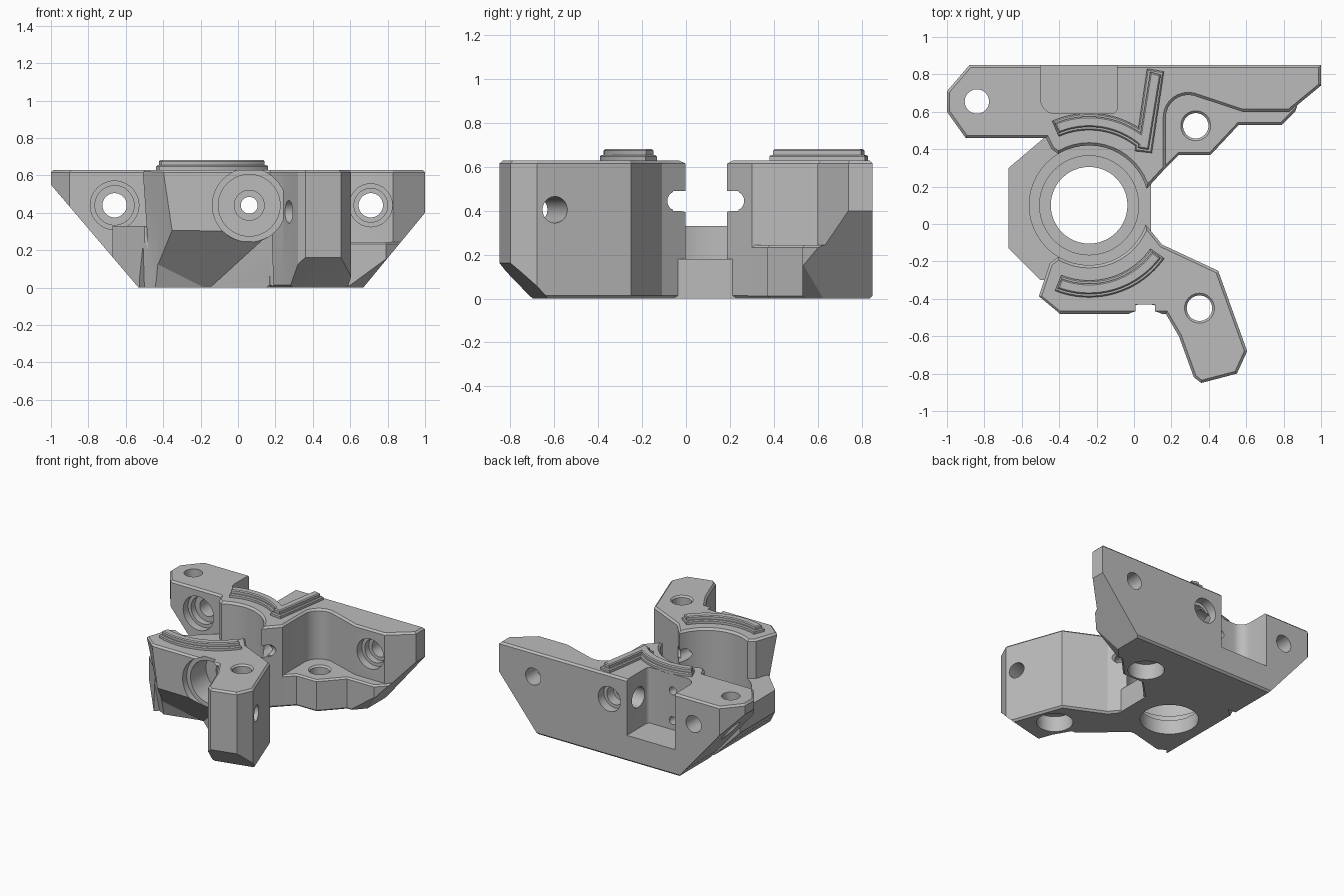
import bpy, bmesh, math
from mathutils import Vector

default = bpy.data.objects.get("Cube")
if default:
    bpy.data.objects.remove(default, do_unlink=True)

gray = bpy.data.materials.new("matte_gray")
gray.use_nodes = True
color = (0.5, 0.5, 0.5, 1)
gray.diffuse_color = color
gray.node_tree.nodes["Principled BSDF"].inputs["Base Color"].default_value = color

CX, CY, TOP = -0.24, 0.1, 0.63


def finish(bm, name):
    bmesh.ops.recalc_face_normals(bm, faces=bm.faces)
    mesh = bpy.data.meshes.new(name)
    bm.to_mesh(mesh)
    bm.free()
    mesh.materials.append(gray)
    obj = bpy.data.objects.new(name, mesh)
    bpy.context.collection.objects.link(obj)
    return obj


def prism(name, outline, z0, z1, chamfer=0.0):
    """Upright prism with optional chamfer around the top and bottom."""
    bm = bmesh.new()
    face = bm.faces.new([bm.verts.new((x, y, z0)) for x, y in outline])
    ext = bmesh.ops.extrude_face_region(bm, geom=[face], use_keep_orig=True)
    bmesh.ops.translate(bm, vec=(0, 0, z1 - z0),
                        verts=[g for g in ext["geom"] if isinstance(g, bmesh.types.BMVert)])
    bmesh.ops.recalc_face_normals(bm, faces=bm.faces)
    if chamfer:
        rims = [e for e in bm.edges if abs(e.verts[0].co.z - e.verts[1].co.z) < 1e-5]
        bmesh.ops.bevel(bm, geom=rims, offset=chamfer, segments=1, affect='EDGES')
    return finish(bm, name)


def hull(name, points):
    bm = bmesh.new()
    for p in points:
        bm.verts.new(p)
    bmesh.ops.convex_hull(bm, input=bm.verts)
    return finish(bm, name)


def box(name, lo, hi):
    return hull(name, [(x, y, z) for x in (lo[0], hi[0])
                       for y in (lo[1], hi[1]) for z in (lo[2], hi[2])])


def rod(name, a, b, r, r_end=None):
    """Cylinder or cone running from a to b."""
    a, b = Vector(a), Vector(b)
    bm = bmesh.new()
    bmesh.ops.create_cone(bm, cap_ends=True, segments=48, radius1=r,
                          radius2=r if r_end is None else r_end, depth=(b - a).length)
    turn = (b - a).to_track_quat('Z', 'Y').to_matrix().to_4x4()
    turn.translation = (a + b) / 2
    bmesh.ops.transform(bm, matrix=turn, verts=bm.verts)
    return finish(bm, name)


def arc(cx, cy, r, a0, a1, n):
    angles = [math.radians(a0 + (a1 - a0) * i / n) for i in range(n + 1)]
    return [(cx + r * math.cos(a), cy + r * math.sin(a)) for a in angles]


def combine(target, tools, operation):
    bpy.context.view_layer.objects.active = target
    for tool in tools:
        tool.hide_render = True
        mod = target.modifiers.new("combine", 'BOOLEAN')
        mod.operation, mod.solver, mod.object = operation, 'EXACT', tool
        bpy.ops.object.modifier_apply(modifier=mod.name)
        bpy.data.objects.remove(tool, do_unlink=True)


# Back plate with its rounded inner corner
body = prism("bracket_body", [
    (-1, .6), (-.9, .46), (-.47, .46), (-.44, .4), (-.3, .3), (0, .18), (.06, .18),
    (.17, .3)] + arc(.29, .57, .12, 180, 75, 8) + [
    (.58, .6), (.83, .6), (1, .74), (1, .85), (-.88, .85), (-1, .71)], 0, TOP, .014)

# Front arm, left platform, right shelf and the low floor
parts = [
    prism("front_arm", [
        (.06, 0), (.15, -.11), (.45, -.25), (.605, -.68), (.55, -.8), (.36, -.85),
        (.32, -.82), (.24, -.6), (.17, -.48), (-.4, -.48), (-.51, -.39),
        (-.45, -.21), (-.3, -.1), (0, 0)], 0, TOP, .014),
    prism("left_platform", [
        (-.67, .3), (-.67, -.13), (-.5, -.3), (-.3, -.3), (-.2, 0), (-.2, .3),
        (-.3, .6), (-.47, .6), (-.47, .47)], 0, .33),
    prism("right_shelf", [
        (.1, .23), (.24, .37), (.41, .37), (.56, .53), (.79, .53), (.99, .73),
        (.9, .8), (.1, .8)], 0, .245, .012),
    prism("low_floor", [
        (-.45, -.24), (-.14, -.18), (.09, -.1), (.09, .23), (-.1, .5), (-.45, .5)], 0, .18),
]
combine(body, parts, 'UNION')

# Round seat, stepped through-hole and the slot across the jaw tips
cuts = [
    rod("seat_cut", (CX, CY, .18), (CX, CY, 1), .32),
    rod("seat_rim_cut", (CX, CY, TOP - .015), (CX, CY, TOP + .015), .32, .35),
    rod("seat_step_cut", (CX, CY, .11), (CX, CY, .3), .265),
    rod("seat_hole_cut", (CX, CY, -.1), (CX, CY, .3), .205),
    box("jaw_gap_cut", (-.3, 0, .181), (.3, .18, 1)),
    box("jaw_slot_cut", (-.15, -.06, .4), (.2, .24, .49)),
]
for y in (-.04, .22):
    cuts.append(rod("slot_end_cut", (-.15, y, .445), (.2, y, .445), .045))

# Sloped ends, the left one ending in a short upright foot
for s, profile in ((-1, [(-.6, .08), (-1, .55)]), (1, [(.67, 0), (1, .4)])):
    (xa, za), (xb, zb) = profile
    k = (xb - xa) / (zb - za)
    cuts.append(hull("end_slope_cut", [(x, y, z) for y in (-.3, 1) for x, z in (
        (xa - k * .1, za - .1), (xb + k * .1, zb + .1), (s * 1.4, -.1), (s * 1.4, zb + .1))]))
cuts.append(box("left_foot_cut", (-1.2, -.3, -.1), (-.597, 1, .079)))

# Undercut below the front face, slanted left corner, foot of the arm, shelf underside
cuts.append(hull("undercut", [
    (-.8, -.36, -.01), (-.43, -.27, -.01), (-.16, -.2, -.01), (.19, -.5, -.01),
    (.19, -.9, -.01), (-.8, -.9, -.01), (-.8, -.48, .31), (.18, -.48, .3),
    (.18, -.6, .31), (-.8, -.9, .31)]))
cuts.append(hull("corner_cut", [
    (-.4, -.485, .65), (-.52, -.385, .65), (-.35, -.485, .31), (-.49, -.32, .31),
    (-.43, -.28, -.01), (-.5, -.24, -.01), (-.8, -.6, .65), (-.8, -.6, -.01)]))
cuts.append(hull("foot_cut", [
    (.2, -.7, -.02), (.7, -.58, -.02), (.2, -.9, .17), (.7, -.77, .17),
    (.2, -1, -.02), (.7, -1, -.02), (.2, -1, .17), (.7, -1, .17)]))
cuts.append(hull("shelf_cut", [
    (.56, .52, -.01), (.67, .64, -.01), (.9, .535, .23), (.9, .4, .23),
    (.9, .4, -.01), (.9, .64, -.01)]))

# Back pocket with rounded inner corners
pocket = arc(-.42, .67, .08, 180, 270, 6) + arc(-.12, .62, .03, 270, 360, 4)
cuts.append(prism("pocket_cut", pocket + [(-.09, 1), (-.5, 1)], .2, 1))

# Upright screw holes, two of them with wide recesses underneath
cuts.append(rod("screw_hole_cut", (-.84, .655, -.1), (-.84, .655, 1), .065))
for x, y, top in ((.33, .525, .245), (.35, -.45, TOP)):
    cuts += [rod("screw_hole_cut", (x, y, -.1), (x, y, 1), .068),
             rod("screw_rim_cut", (x, y, top - .012), (x, y, top + .013), .068, .093),
             rod("screw_recess_cut", (x, y, -.1), (x, y, .12), .128)]

# Counterbored holes through the back plate
for x, front, r in ((-.66, .46, .13), (.71, .6, .115)):
    cuts += [rod("plate_hole_cut", (x, front - .1, .44), (x, 1, .44), .065),
             rod("plate_bore_cut", (x, front - .1, .44), (x, front + .06, .44), r),
             rod("plate_step_cut", (x, front - .1, .44), (x, front + .11, .44), r - .025)]

# Feed path through front arm and back plate
for r, y0, y1 in ((.197, -.6, -.43), (.165, -.6, -.24), (.08, -.6, -.18), (.045, -.6, 1),
                  (.095, .78, 1), (.07, .7, 1)):
    cuts.append(rod("feed_cut", (.06, y0, .44), (.06, y1, .44), r))

# Cross holes in the arm and the pocket walls
cuts.append(rod("arm_cross_cut", (.1, -.74, .405), (.8, -.53, .405), .06))
cuts.append(rod("pocket_side_cut", (-.3, .71, .44), (.03, .71, .44), .078))
for z in (.27, .5):
    cuts.append(rod("pocket_wall_cut", (-.3, .5, z), (-.3, .7, z), .03))
combine(body, cuts, 'DIFFERENCE')


# Raised stepped ridges on the top
def ridge(name, a0, a1):
    objs = []
    for grow, z0, z1 in ((.045, TOP - .01, .655), (.028, TOP, .682)):
        t = grow * 60
        outline = (arc(CX, CY, .447 + grow, a0 - t, a1 + t, 24)
                   + arc(CX, CY, .447 - grow, a1 + t, a0 - t, 24))
        objs.append(prism(name, outline, z0, z1, .007))
    return objs


ridges = ridge("back_ridge", 50, 111) + ridge("front_ridge", -109, -38)
for g, z0, z1 in ((.045, TOP - .01, .655), (.028, TOP, .682)):
    ridges.append(prism("ridge_prong", [
        (.05 - g, .435 - g), (.05 + g, .425 - g), (.115 + g, .77 + g), (.115 - g, .785 + g)],
        z0, z1, .007))

# Crisp edges with smooth round walls
bpy.ops.object.select_all(action='DESELECT')
for obj in [body] + ridges:
    obj.select_set(True)
bpy.context.view_layer.objects.active = body
bpy.ops.object.shade_smooth_by_angle(angle=math.radians(25))
